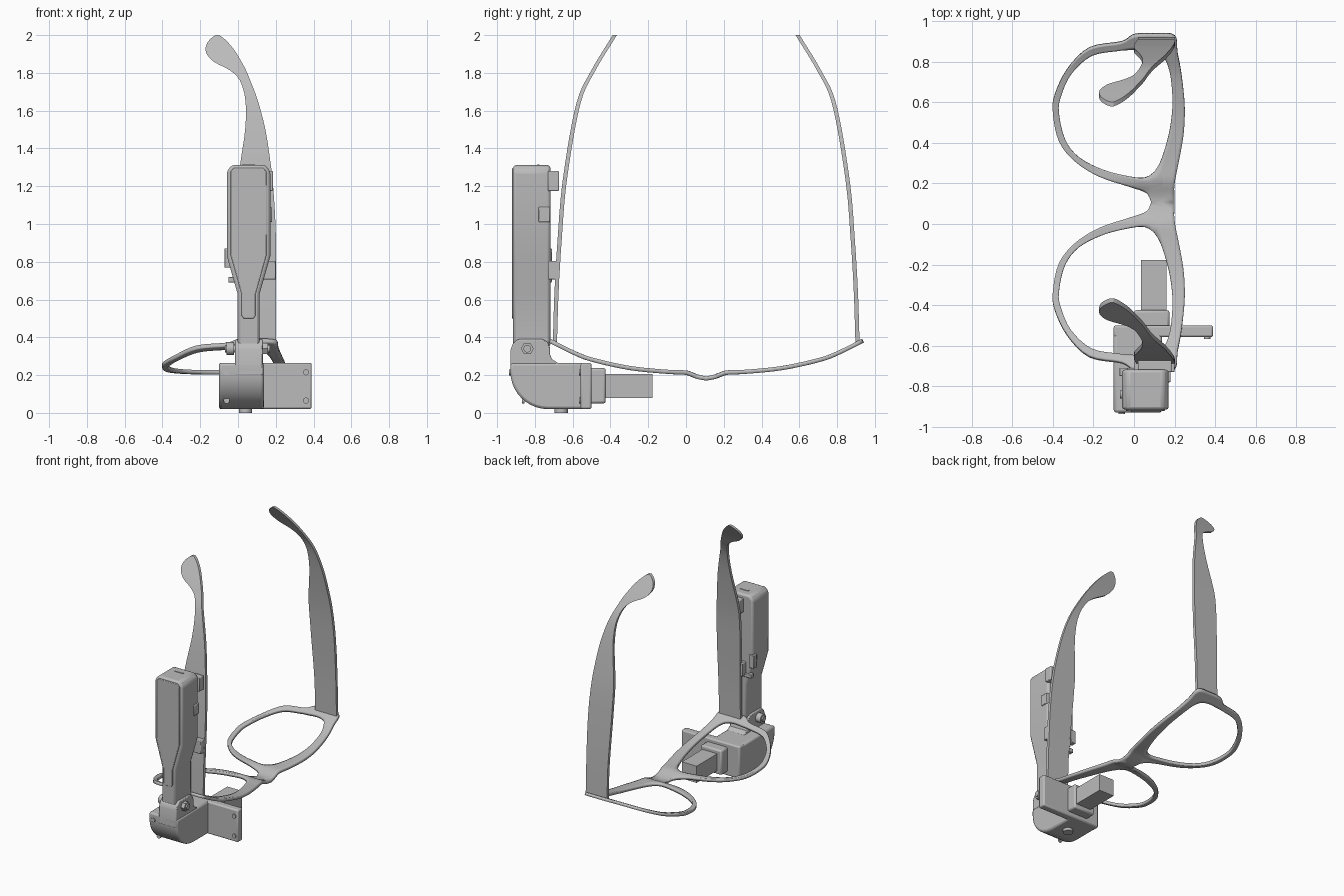
import bpy, bmesh, math
from mathutils import Vector

if "Cube" in bpy.data.objects:
    bpy.data.objects.remove(bpy.data.objects["Cube"])

grey = bpy.data.materials.new("neutral grey")
grey.use_nodes = True
grey.diffuse_color = (0.5, 0.5, 0.5, 1)
grey.node_tree.nodes["Principled BSDF"].inputs["Base Color"].default_value = (0.5, 0.5, 0.5, 1)

MID = 0.107  # symmetry plane of the glasses along y
CX = 0.056   # centre of the slim case along x


def finish(name, bm, bevel=0, segments=2, smooth=True, recalc=True):
    if recalc:
        bmesh.ops.recalc_face_normals(bm, faces=bm.faces)
    mesh = bpy.data.meshes.new(name)
    bm.to_mesh(mesh)
    bm.free()
    mesh.materials.append(grey)
    ob = bpy.data.objects.new(name, mesh)
    bpy.context.collection.objects.link(ob)
    if bevel:
        mod = ob.modifiers.new("edge", 'BEVEL')
        mod.width, mod.segments, mod.limit_method = bevel, segments, 'ANGLE'
        mod.angle_limit = math.radians(40)
    if smooth:
        bpy.ops.object.select_all(action='DESELECT')
        ob.select_set(True)
        bpy.context.view_layer.objects.active = ob
        bpy.ops.object.shade_smooth_by_angle(angle=math.radians(30))
    return ob


def prism(name, pts, axis, a, b, bevel=0):
    """Extrude an outline: (x, z) along y, or (y, z) along x."""
    bm = bmesh.new()
    place = (lambda p, t: (p[0], t, p[1])) if axis == 'y' else (lambda p, t: (t, p[0], p[1]))
    rings = [[bm.verts.new(place(p, t)) for p in pts] for t in (a, b)]
    n = len(pts)
    for ring in rings:
        bm.faces.new(ring)
    for i in range(n):
        j = (i + 1) % n
        bm.faces.new((rings[0][i], rings[0][j], rings[1][j], rings[1][i]))
    return finish(name, bm, bevel)


def box(name, x, y, z, bevel=0):
    return prism(name, [(x[0], z[0]), (x[1], z[0]), (x[1], z[1]), (x[0], z[1])], 'y', y[0], y[1], bevel)


def disc(name, c, r, depth, axis, sides=24):
    """Cylinder standing along the given axis."""
    pts = [(r * math.cos(2 * math.pi * i / sides), r * math.sin(2 * math.pi * i / sides)) for i in range(sides)]
    if axis == 'z':
        bm = bmesh.new()
        bmesh.ops.create_cone(bm, cap_ends=True, segments=sides, radius1=r, radius2=r, depth=depth)
        bmesh.ops.translate(bm, verts=bm.verts, vec=c)
        return finish(name, bm)
    k, u = (1, 0) if axis == 'y' else (0, 1)
    return prism(name, [(p + c[u], q + c[2]) for p, q in pts], axis, c[k] - depth / 2, c[k] + depth / 2)


def spline(pts, steps):
    """Smooth open curve through the points."""
    P = [Vector(p) for p in pts]
    P = [2 * P[0] - P[1]] + P + [2 * P[-1] - P[-2]]
    out = []
    for a, b, c, d in zip(P, P[1:], P[2:], P[3:]):
        for s in range(steps):
            t = s / steps
            out.append(0.5 * (2 * b + (c - a) * t + (2 * a - 5 * b + 4 * c - d) * t * t
                              + (3 * b - a - 3 * c + d) * t ** 3))
    return out + [P[-2]]


def lookup(table, v):
    for (a, fa), (b, fb) in zip(table, table[1:]):
        if v <= b:
            return fa + (fb - fa) * (v - a) / (b - a)
    return table[-1][1]


def mirror_half(ob, solid=0):
    ob.location.y = MID
    mod = ob.modifiers.new("other side", 'MIRROR')
    mod.use_axis = (False, True, False)
    mod.merge_threshold = 0.0005
    if solid:
        mod = ob.modifiers.new("thickness", 'SOLIDIFY')
        mod.thickness, mod.offset = solid, -1


# Spectacle front: outer and inner outline pairs (x, y) for one half
rim = [(.2, 0, .1, .15), (.2, .09, .13, .2), (.225, .22, .16, .29), (.245, .34, .18, .38),
       (.25, .47, .19, .49), (.235, .62, .18, .62), (.215, .73, .155, .7), (.2, .815, .12, .74),
       (.1, .825, .06, .755), (0, .82, -.02, .75), (-.06, .785, -.08, .745), (-.22, .755, -.21, .72),
       (-.33, .65, -.31, .63), (-.39, .53, -.36, .52), (-.4, .44, -.37, .44), (-.37, .3, -.34, .31),
       (-.29, .2, -.27, .22), (-.17, .125, -.145, .158), (-.02, .075, -.01, .125),
       (.06, .045, .045, .12), (.085, 0, .075, .13)]
wrap = spline([(0, .193), (.05, .203), (.1, .224), (.2, .228), (.4, .248), (.6, .292), (.7, .33), (.83, .395)], 5)
outer = spline([p[:2] for p in rim], 4)
inner = spline([p[2:] for p in rim], 4)
bm = bmesh.new()
ROWS = 5
grid = []
for o, i in zip(outer, inner):
    line = [o.lerp(i, r / ROWS) for r in range(ROWS + 1)]
    grid.append([bm.verts.new((p.x, p.y, lookup(wrap, max(p.y, 0)))) for p in line])
for k in range(len(grid)):
    a, b = grid[k], grid[(k + 1) % len(grid)]
    for r in range(ROWS):
        bm.faces.new((a[r], b[r], b[r + 1], a[r + 1]))
bmesh.ops.recalc_face_normals(bm, faces=bm.faces)
bm.normal_update()
if sum(f.normal.z for f in bm.faces) < 0:
    bmesh.ops.reverse_faces(bm, faces=bm.faces)
mirror_half(finish("spectacle_front", bm, recalc=False), 0.022)

# Temples: height, left edge, right edge
blade = [(.37, .02, .2), (.6, .02, .2), (.95, .005, .2), (1.2, 0, .186), (1.34, .015, .17),
         (1.5, .038, .145), (1.65, .04, .106), (1.76, .01, .065), (1.815, -.045, .042),
         (1.86, -.13, .018), (1.91, -.17, -.012), (1.955, -.165, -.047), (1.985, -.14, -.078), (2, -.118, -.1)]
bow = spline([(.37, .812), (.65, .803), (.915, .787), (1.23, .76), (1.63, .69), (1.81, .61), (2, .495)], 6)
bm = bmesh.new()
rings = []
for z, x0, x1 in spline(blade, 3):
    y = lookup([tuple(p) for p in bow], z)
    thick = 0.022
    rings.append([bm.verts.new(v) for v in
                  ((x0, y, z), (x1, y, z), (x1, y - thick, z), (x0, y - thick, z))])
for a, b in zip(rings, rings[1:]):
    for i in range(4):
        j = (i + 1) % 4
        bm.faces.new((a[i], a[j], b[j], b[i]))
bm.faces.new(rings[0])
bm.faces.new(rings[-1])
mirror_half(finish("temples", bm))


def case_outline(half):
    return [(CX + w, z) for w, z in half] + [(CX - w, z) for w, z in reversed(half)]


# Slim case with a raised front panel and a top slot
prism("case_body", case_outline([(.058, .35), (.058, .63), (.115, .83), (.115, 1.28), (.088, 1.312)]),
      'y', -.915, -.718, .014)
prism("case_panel", case_outline([(.026, .5), (.037, .515), (.037, .63), (.096, .84), (.096, 1.275), (.08, 1.296)]),
      'y', -.922, -.9, .004)
box("case_slot", (.02, .09), (-.79, -.775), (1.305, 1.316))

# Case fittings that grip the temple
box("upper_clip", (.02, .185), (-.73, -.672), (1.175, 1.28), .005)
box("lower_clip", (.0, .2), (-.73, -.675), (.705, .805), .005)
box("side_button", (.15, .18), (-.78, -.72), (1.01, 1.09), .005)
box("clip_tab", (-.072, -.03), (-.75, -.71), (.77, .87), .004)
box("small_lever", (-.05, .03), (-.745, -.71), (.69, .72), .004)

# Elbow: wide lower body with rounded heel, and a narrower hinge lug above
heel = [(-.73 - .2 * math.sin(t * math.pi / 20), .22 - .2 * math.cos(t * math.pi / 20)) for t in range(11)]
prism("elbow_body", [(-.53, .02)] + heel + [(-.93, .265), (-.53, .265)], 'x', -.1, .138, .014)
prism("hinge_lug", [(-.93, .2), (-.93, .33), (-.918, .365), (-.89, .39), (-.76, .39), (-.732, .375), (-.72, .345),
                    (-.72, .31), (-.71, .285), (-.675, .262), (-.675, .2)], 'x', -.015, .132, .006)
disc("hinge_pin", (.05, -.84, .34), .02, .24, 'x')
disc("hinge_nut", (.146, -.84, .34), .034, .028, 'x', 6)
disc("hinge_bolt_head", (-.04, -.84, .34), .034, .04, 'x')
disc("bottom_foot", (.04, -.66, .015), .035, .03, 'z')

# Mounting plate, collar and forward sensor box
box("mounting_plate", (-.1, .39), (-.558, -.5), (.02, .265), .01)
box("collar", (0, .175), (-.51, -.425), (.05, .237), .012)
box("sensor_box", (.035, .16), (-.43, -.178), (.08, .207))

# Corner screws
for x, y in ((-.06, -.93), (.36, -.56)):
    for z in (.065, .215):
        disc("corner_screw", (x, y if x > 0 else (-.93 if z > .1 else -.862), z), .016, .012, 'y', 16)
